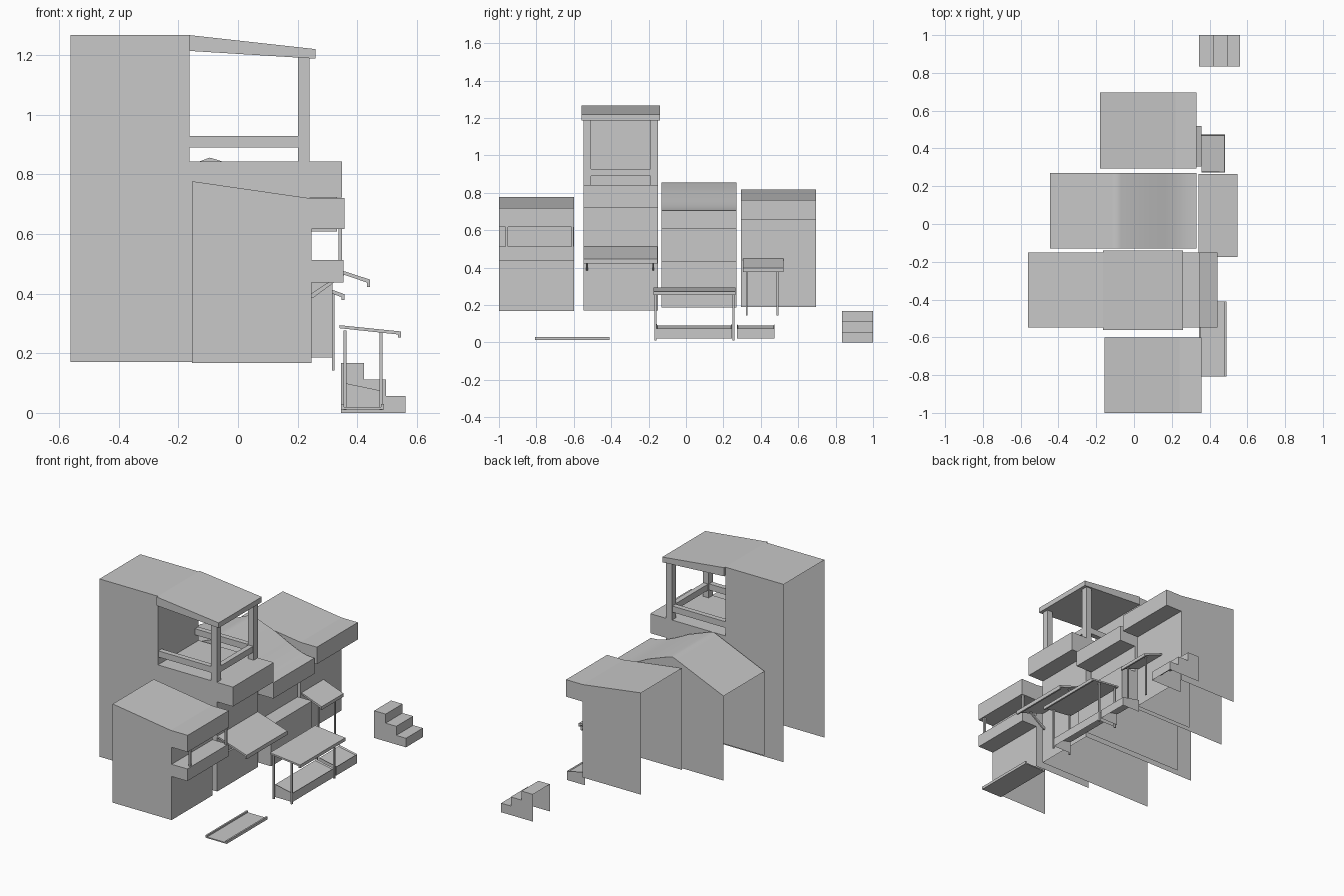
import bpy, bmesh

cube = bpy.data.objects.get("Cube")
if cube:
    bpy.data.objects.remove(cube, do_unlink=True)

grey = bpy.data.materials.new("plain_grey")
grey.use_nodes = True
colour = (0.58, 0.58, 0.58, 1)
grey.diffuse_color = colour
grey.node_tree.nodes["Principled BSDF"].inputs["Base Color"].default_value = colour


def prism(name, profile, y0, y1, shell=False):
    """Extrude an x-z profile from y0 to y1; a shell has no floor and no back."""
    bm = bmesh.new()
    base = bm.faces.new([bm.verts.new((x, y0, z)) for x, z in profile])
    out = bmesh.ops.extrude_face_region(bm, geom=[base])
    moved = [v for v in out["geom"] if isinstance(v, bmesh.types.BMVert)]
    bmesh.ops.translate(bm, verts=moved, vec=(0, y1 - y0, 0))
    bmesh.ops.recalc_face_normals(bm, faces=bm.faces)
    if shell:
        low = min(z for x, z in profile) + 0.001
        back = min(x for x, z in profile) + 0.001
        unseen = [f for f in bm.faces if all(v.co.z < low for v in f.verts)
                  or all(v.co.x < back for v in f.verts)]
        bmesh.ops.delete(bm, geom=unseen, context="FACES")
    mesh = bpy.data.meshes.new(name)
    bm.to_mesh(mesh)
    bm.free()
    mesh.materials.append(grey)
    obj = bpy.data.objects.new(name, mesh)
    bpy.context.collection.objects.link(obj)
    return obj


def box(name, x0, x1, y0, y1, z0, z1):
    return prism(name, [(x0, z0), (x1, z0), (x1, z1), (x0, z1)], y0, y1)


def awning(name, back, front, lip, y0, y1):
    """Thin sloping sheet with a hanging front lip."""
    (bx, bz), (fx, fz) = back, front
    t = 0.01
    prism(name, [(bx, bz), (fx, fz), (fx, lip), (fx - t, lip),
                 (fx - t, fz - t), (bx, bz - t)], y0, y1)


def tray(name, x0, x1, y0, y1):
    """Sloping display box with a sunken top."""
    obj = prism(name, [(x0, 0.02), (x1, 0.02), (x1, 0.074), (x0, 0.1)], y0, y1, True)
    bm = bmesh.new()
    bm.from_mesh(obj.data)
    bm.normal_update()
    top = max(bm.faces, key=lambda f: f.normal.z)
    bmesh.ops.inset_region(bm, faces=[top], thickness=0.006)
    for v in top.verts:
        v.co.z -= 0.008
    bm.to_mesh(obj.data)
    bm.free()


# House with a serving hatch and small corner posts
prism("hatch_house", [(-0.155, 0.168), (0.247, 0.168), (0.247, 0.437), (0.354, 0.437),
                      (0.354, 0.512), (0.247, 0.512), (0.247, 0.617), (0.357, 0.617),
                      (0.357, 0.72), (0.24, 0.72), (-0.155, 0.777)], -1, -0.6, True)
for i, y in enumerate((-0.965, -0.613)):
    box(f"hatch_post_{i}", 0.337, 0.349, y, y + 0.012, 0.512, 0.617)

# Tall house with a roof terrace
prism("tower_house", [(-0.562, 0.17), (0.242, 0.17), (0.242, 0.723), (0.349, 0.723),
                      (0.349, 0.843), (-0.163, 0.843), (-0.163, 1.267), (-0.562, 1.267)],
      -0.548, -0.15, True)
prism("terrace_roof", [(-0.163, 1.214), (0.26, 1.188), (0.26, 1.22), (-0.163, 1.267)],
      -0.56, -0.14)
for i, y in enumerate((-0.548, -0.19)):
    box(f"terrace_post_{i}", 0.201, 0.24, y, y + 0.04, 0.843, 1.196)
    box(f"terrace_side_rail_{i}", -0.163, 0.201, y + 0.004, y + 0.036, 0.89, 0.928)
box("terrace_front_rail", 0.204, 0.236, -0.508, -0.19, 0.89, 0.928)
awning("tower_awning", (0.242, 0.512), (0.443, 0.447), 0.423, -0.548, -0.152)
for i, y in enumerate((-0.535, -0.18)):
    prism(f"awning_bracket_{i}", [(0.242, 0.386), (0.252, 0.386), (0.36, 0.465),
                                  (0.345, 0.465), (0.242, 0.398)], y, y + 0.01)

# Gabled house with a rounded ridge, flared front roof and a counter
gable = prism("gable_house", [(-0.445, 0.186), (0.317, 0.186), (0.317, 0.437), (0.22, 0.437),
                              (0.22, 0.608), (0.332, 0.608), (0.332, 0.705), (0.275, 0.71),
                              (0.22, 0.727), (0.16, 0.753), (0.07, 0.798), (-0.07, 0.849),
                              (-0.095, 0.856), (-0.12, 0.847), (-0.445, 0.707)],
              -0.13, 0.27, True)
bpy.ops.object.select_all(action="DESELECT")
gable.select_set(True)
bpy.context.view_layer.objects.active = gable
bpy.ops.object.shade_smooth_by_angle(angle=0.7)

# Plain house with an overhanging front
prism("plain_house", [(-0.18, 0.19), (0.22, 0.19), (0.22, 0.658), (0.332, 0.658),
                      (0.332, 0.763), (0.22, 0.763), (-0.18, 0.818)], 0.295, 0.695, True)
awning("small_awning", (0.22, 0.448), (0.357, 0.398), 0.378, 0.305, 0.52)
for i, y in enumerate((0.32, 0.485)):
    box(f"small_awning_post_{i}", 0.315, 0.324, y, y + 0.01, 0.143, 0.406)

# Market stall: awning on four posts with display trays
awning("stall_awning", (0.341, 0.294), (0.547, 0.273), 0.253, -0.175, 0.265)
for x in (0.354, 0.475):
    for y in (-0.168, 0.248):
        box("stall_post", x, x + 0.01, y, y + 0.01, 0.01, 0.277)
tray("long_tray", 0.358, 0.482, -0.158, 0.246)
tray("short_tray", 0.358, 0.482, 0.272, 0.474)

# Flat loose shelf with raised long edges
box("shelf_board", 0.345, 0.489, -0.808, -0.41, 0.012, 0.019)
for x in (0.345, 0.479):
    box("shelf_edge", x, x + 0.01, -0.808, -0.41, 0.012, 0.029)

# Steps
prism("steps", [(0.345, 0), (0.562, 0), (0.562, 0.056), (0.496, 0.056), (0.496, 0.112),
                (0.423, 0.112), (0.423, 0.168), (0.345, 0.168)], 0.835, 1, True)
